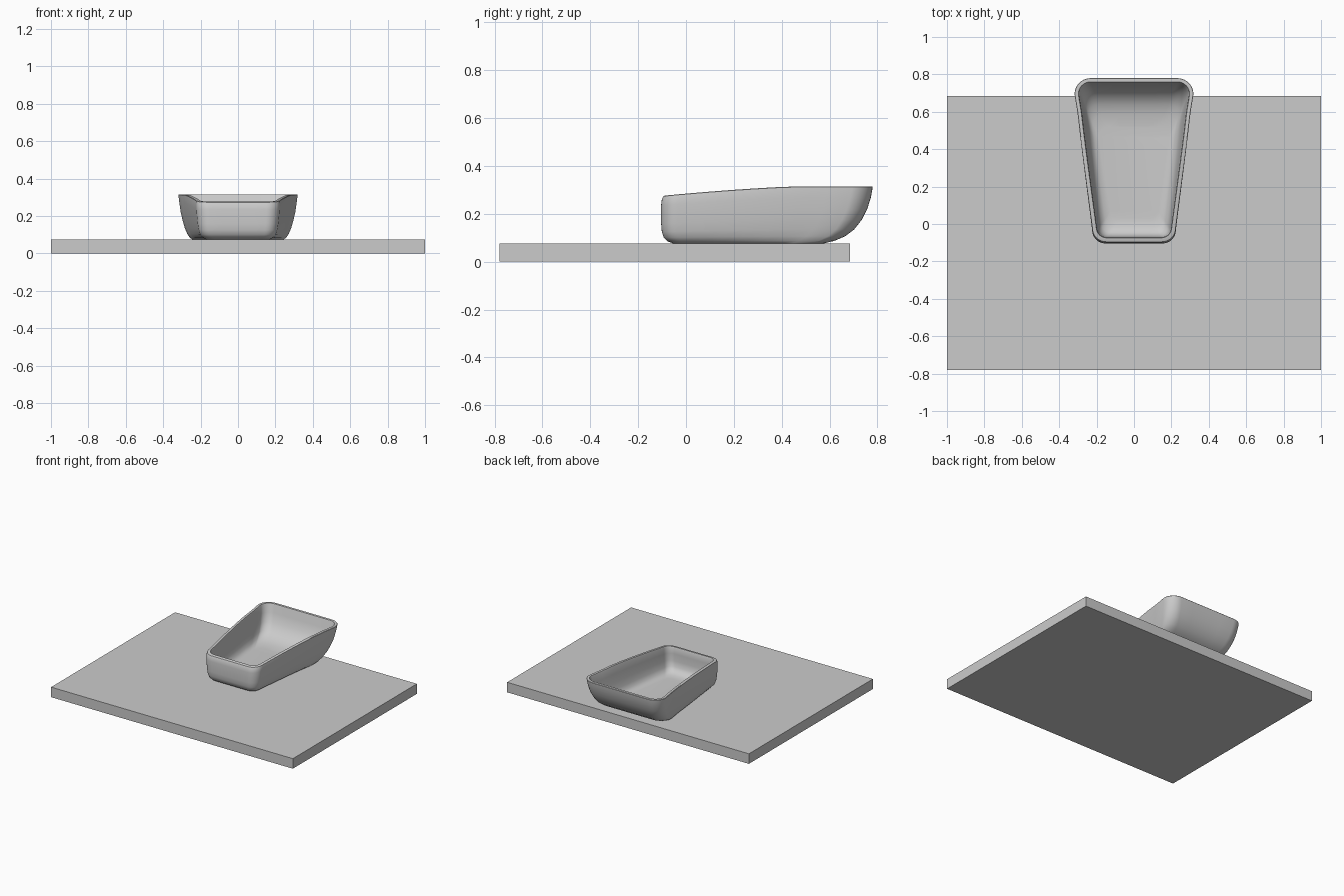
import bpy, bmesh, math

cube = bpy.data.objects.get("Cube")
if cube:
    bpy.data.objects.remove(cube, do_unlink=True)

grey = bpy.data.materials.new("plain grey")
grey.use_nodes = True
grey.diffuse_color = (0.6, 0.6, 0.6, 1)
grey.node_tree.nodes["Principled BSDF"].inputs["Base Color"].default_value = (0.6, 0.6, 0.6, 1)


def finish(name, bm):
    bmesh.ops.recalc_face_normals(bm, faces=bm.faces)
    mesh = bpy.data.meshes.new(name)
    bm.to_mesh(mesh)
    bm.free()
    mesh.materials.append(grey)
    obj = bpy.data.objects.new(name, mesh)
    bpy.context.collection.objects.link(obj)
    return obj


# Countertop slab
X, Y0, Y1, TOP = 1.0, -0.78, 0.685, 0.075
bm = bmesh.new()
bmesh.ops.create_cube(bm, size=1)
for v in bm.verts:
    v.co.x *= 2 * X
    v.co.y = (Y0 + Y1) / 2 + v.co.y * (Y1 - Y0)
    v.co.z = (v.co.z + 0.5) * TOP
finish("countertop", bm)


# Basin: rounded tapered rings lofted up the outside, over the rim, down the inside
STEPS = 8


def rim_height(y):
    s = min(max((y + 0.1) / 0.55, 0), 1)
    return 0.275 + 0.04 * s * (1.35 - 0.35 * s)


def ring(bm, level, front, back, w_front, w_back, radius):
    """Half outline from front centre to back centre, mirrored to the other side."""
    half = [(w_front * 0.4, front)]
    for i in range(STEPS + 1):
        a = math.pi / 2 * i / STEPS
        half.append((w_front - radius * (1 - math.sin(a)), front + radius * (1 - math.cos(a))))
    rb = radius * 1.2
    for i in range(1, 7):
        f = i / 7
        y0, y1 = front + radius, back - rb
        half.append((w_front + (w_back - w_front) * (f - 0.07 * f ** 6), y0 + (y1 - y0) * f))
    for i in range(STEPS + 1):
        a = math.pi / 2 * i / STEPS
        half.append((w_back - rb * (1 - math.cos(a)), back - rb * (1 - math.sin(a))))
    half.append((w_back * 0.4, back))
    outline = half + [(-x, y) for x, y in reversed(half)]
    return [bm.verts.new((x, y, TOP + level * (rim_height(y) - TOP))) for x, y in outline]


# level, front y, back y, front half width, back half width, corner radius
rows = [
    (0.00, -0.05, 0.57, 0.170, 0.245, 0.050),
    (0.05, -0.078, 0.62, 0.190, 0.260, 0.055),
    (0.13, -0.093, 0.665, 0.203, 0.272, 0.060),
    (0.25, -0.101, 0.703, 0.211, 0.284, 0.065),
    (0.42, -0.104, 0.735, 0.217, 0.296, 0.069),
    (0.60, -0.104, 0.757, 0.221, 0.306, 0.071),
    (0.80, -0.104, 0.772, 0.224, 0.313, 0.072),
    (0.93, -0.101, 0.778, 0.224, 0.317, 0.072),
    (0.99, -0.095, 0.780, 0.222, 0.318, 0.072),
    (1.00, -0.088, 0.778, 0.219, 0.316, 0.070),
    (1.00, -0.074, 0.760, 0.202, 0.298, 0.055),
    (0.96, -0.070, 0.756, 0.199, 0.294, 0.052),
    (0.75, -0.070, 0.745, 0.197, 0.288, 0.050),
    (0.50, -0.068, 0.720, 0.193, 0.276, 0.050),
    (0.30, -0.062, 0.685, 0.186, 0.262, 0.050),
    (0.18, -0.045, 0.640, 0.174, 0.246, 0.050),
    (0.11, -0.015, 0.585, 0.155, 0.222, 0.050),
    (0.09, 0.030, 0.520, 0.130, 0.190, 0.050),
]
bm = bmesh.new()
loops = [ring(bm, *row) for row in rows]
for low, high in zip(loops, loops[1:]):
    for i in range(len(low)):
        j = (i + 1) % len(low)
        bm.faces.new((low[i], low[j], high[j], high[i]))
for loop in (loops[0], loops[-1]):
    n = len(loop)
    for i in range(n // 2 - 1):
        bm.faces.new((loop[i], loop[i + 1], loop[n - 2 - i], loop[n - 1 - i]))
basin = finish("basin", bm)

bpy.ops.object.select_all(action="DESELECT")
basin.select_set(True)
bpy.context.view_layer.objects.active = basin
bpy.ops.object.shade_smooth_by_angle(angle=math.radians(40))
